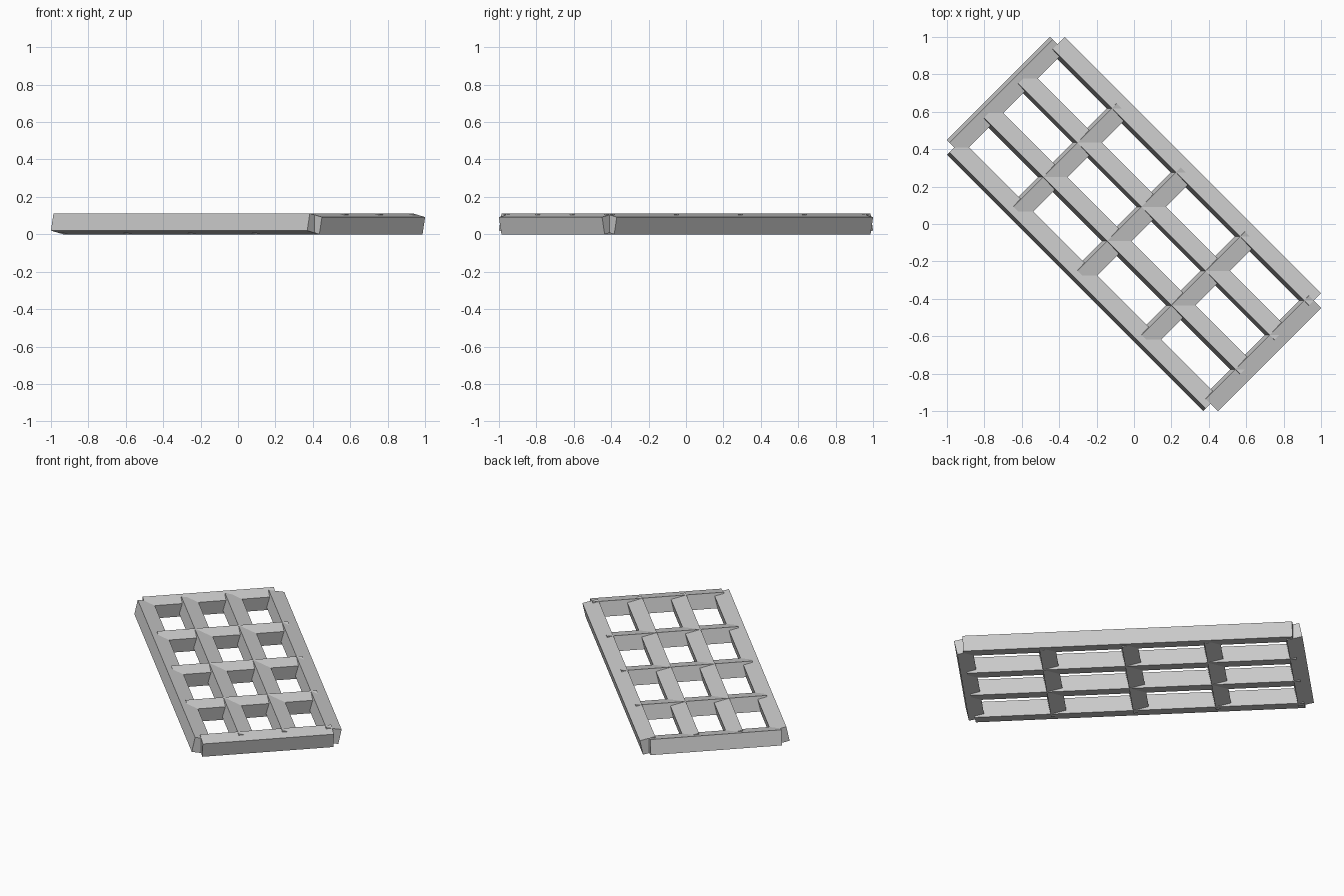
import bpy
import bmesh
import math
from mathutils import Matrix

if "Cube" in bpy.data.objects:
    bpy.data.objects.remove(bpy.data.objects["Cube"])

SIDE = 0.094                 # square section of every bar
LEAN = math.radians(12)      # each bar is rolled about its own length
HALF_U, HALF_V = 0.969, 0.39 # outer bar centre lines
HEIGHT = SIDE * (math.cos(LEAN) + math.sin(LEAN))
TURN = Matrix.Rotation(math.radians(-45), 4, 'Z')

grey = bpy.data.materials.new("light grey")
grey.diffuse_color = (0.6, 0.6, 0.6, 1)
grey.use_nodes = True
grey.node_tree.nodes["Principled BSDF"].inputs["Base Color"].default_value = grey.diffuse_color


def bar(name, u, v, size, axis, angle):
    """Box bar at lattice position (u, v), rolled about its length."""
    bm = bmesh.new()
    bmesh.ops.create_cube(bm, size=1)
    m = (TURN @ Matrix.Translation((u, v, HEIGHT / 2))
         @ Matrix.Rotation(angle, 4, axis) @ Matrix.Diagonal((*size, 1)))
    bmesh.ops.transform(bm, matrix=m, verts=bm.verts)
    mesh = bpy.data.meshes.new(name)
    bm.to_mesh(mesh)
    bm.free()
    mesh.materials.append(grey)
    bpy.context.collection.objects.link(bpy.data.objects.new(name, mesh))


# four long rails
for i in range(4):
    v = -HALF_V + i * 2 * HALF_V / 3
    bar(f"long_rail_{i + 1}", 0, v, (2 * HALF_U, SIDE, SIDE), 'X', -LEAN)

# five short cross bars
for i in range(5):
    u = -HALF_U + i * HALF_U / 2
    bar(f"cross_bar_{i + 1}", u, 0, (SIDE, 2 * HALF_V, SIDE), 'Y', LEAN)
